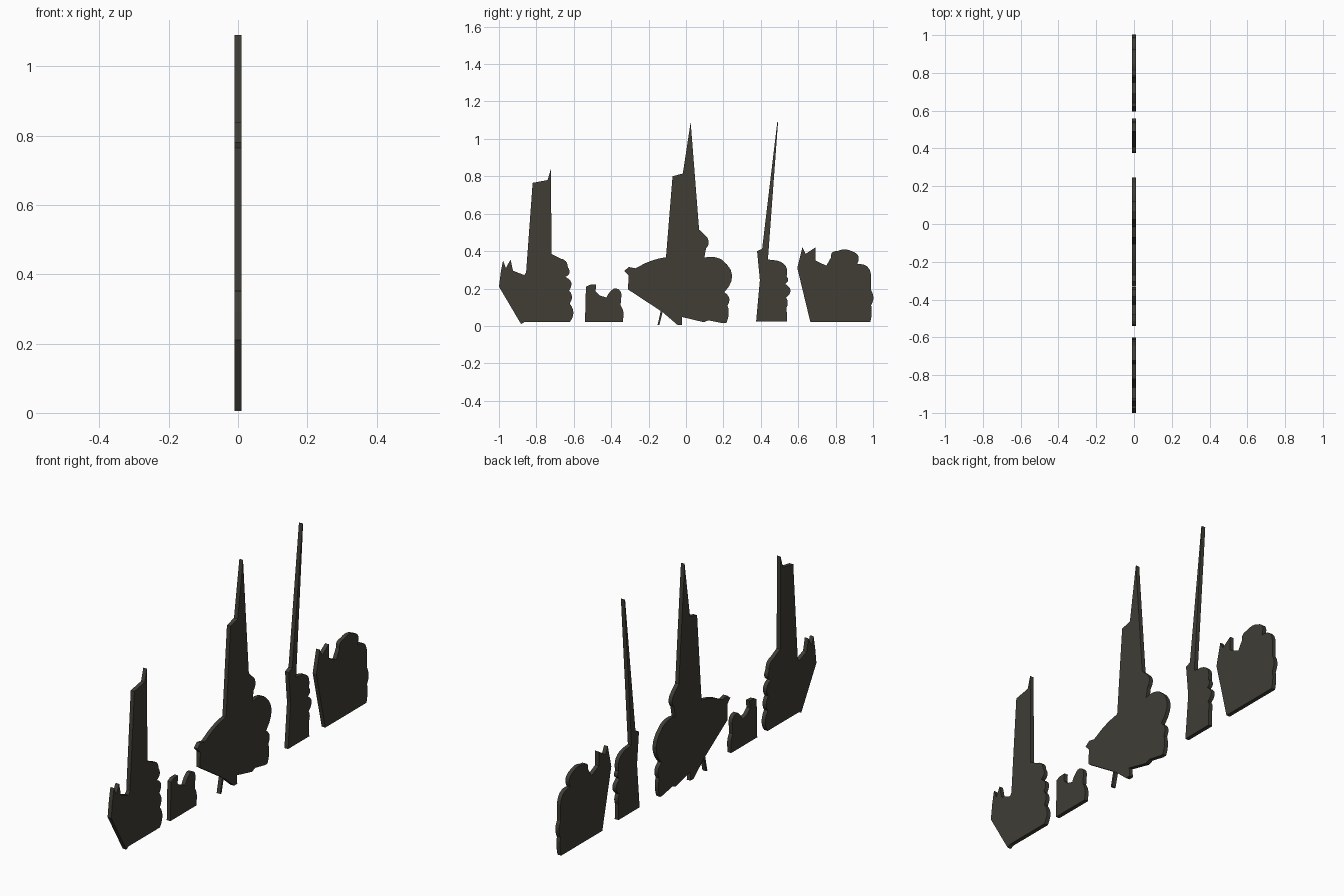
import bpy, bmesh
from mathutils import Vector

THICK = 0.02

dark = bpy.data.materials.new("charcoal")
dark.diffuse_color = (0.050, 0.047, 0.036, 1)


def trace(points):
    """Clockwise outline; a third value bulges the edge to the next point outward."""
    out = []
    for i, p in enumerate(points):
        a, b = Vector(p[:2]), Vector(points[(i + 1) % len(points)][:2])
        out.append(a)
        if len(p) == 3:
            d = b - a
            normal = Vector((-d.y, d.x))
            for k in range(1, 6):
                t = k / 6
                out.append(a + d * t + normal * p[2] * 4 * t * (1 - t))
    return out


def plate(name, points):
    """Flat cut-out standing in the y-z plane."""
    bm = bmesh.new()
    face = bm.faces.new([bm.verts.new((-THICK / 2, p.x, p.y)) for p in trace(points)])
    ext = bmesh.ops.extrude_face_region(bm, geom=[face], use_keep_orig=True)
    moved = [g for g in ext["geom"] if isinstance(g, bmesh.types.BMVert)]
    bmesh.ops.translate(bm, verts=moved, vec=(THICK, 0, 0))
    bmesh.ops.recalc_face_normals(bm, faces=bm.faces)
    bmesh.ops.triangulate(bm, faces=[f for f in bm.faces if len(f.verts) > 4])
    mesh = bpy.data.meshes.new(name)
    bm.to_mesh(mesh)
    bm.free()
    mesh.materials.append(dark)
    bpy.context.collection.objects.link(bpy.data.objects.new(name, mesh))


# Block with a wide tower and two small horns
plate("tower_cutout", [
    (-1, .21), (-.99, .29), (-.978, .35), (-.963, .31), (-.938, .355), (-.925, .295),
    (-.865, .272), (-.855, .285), (-.82, .765), (-.74, .78), (-.722, .84), (-.719, .385),
    (-.67, .36, .2), (-.632, .315, .3), (-.645, .262, .3), (-.625, .19, .2),
    (-.622, .12, .2), (-.622, .02), (-.865, .02), (-.882, .01)])

# Low stump
plate("stump_cutout", [
    (-.54, .02), (-.535, .21), (-.515, .22), (-.48, .222), (-.484, .185),
    (-.46, .162), (-.425, .152, .08), (-.385, .2, .25), (-.345, .165),
    (-.35, .11, .1), (-.335, .05), (-.337, .02)])

# Large central body with spire and legs
plate("spire_cutout", [
    (-.31, .195), (-.307, .27), (-.33, .295), (-.305, .315), (-.27, .308),
    (-.225, .332, .04), (-.107, .367), (-.072, .8), (-.017, .815), (.025, 1.09),
    (.07, .515), (.112, .475, .2), (.107, .415), (.098, .365, .1), (.19, .355, .28),
    (.205, .18, .25), (.222, .11, .1), (.215, .015), (.195, .015), (.12, .03),
    (.095, .02), (-.022, .048), (-.02, .005), (-.045, .005), (-.115, .065),
    (-.125, .075), (-.142, .005), (-.152, .005), (-.135, .08)])

# Narrow block with a thin needle
plate("needle_cutout", [
    (.375, .025), (.395, .245), (.38, .4), (.407, .412), (.488, 1.09), (.492, 1.09),
    (.438, .355), (.485, .35, .25), (.538, .265, .3), (.53, .225, .35), (.535, .15, .15),
    (.538, .1), (.54, .025)])

# Wide block with rounded lobes
plate("lobed_cutout", [
    (.665, .02), (.595, .31), (.622, .42), (.64, .385), (.692, .42), (.692, .35),
    (.75, .322), (.775, .365, .3), (.81, .4, .12), (.885, .4, .3), (.915, .33, .25),
    (.99, .27), (.99, .19, .15), (.99, .11, .06), (.985, .02)])
